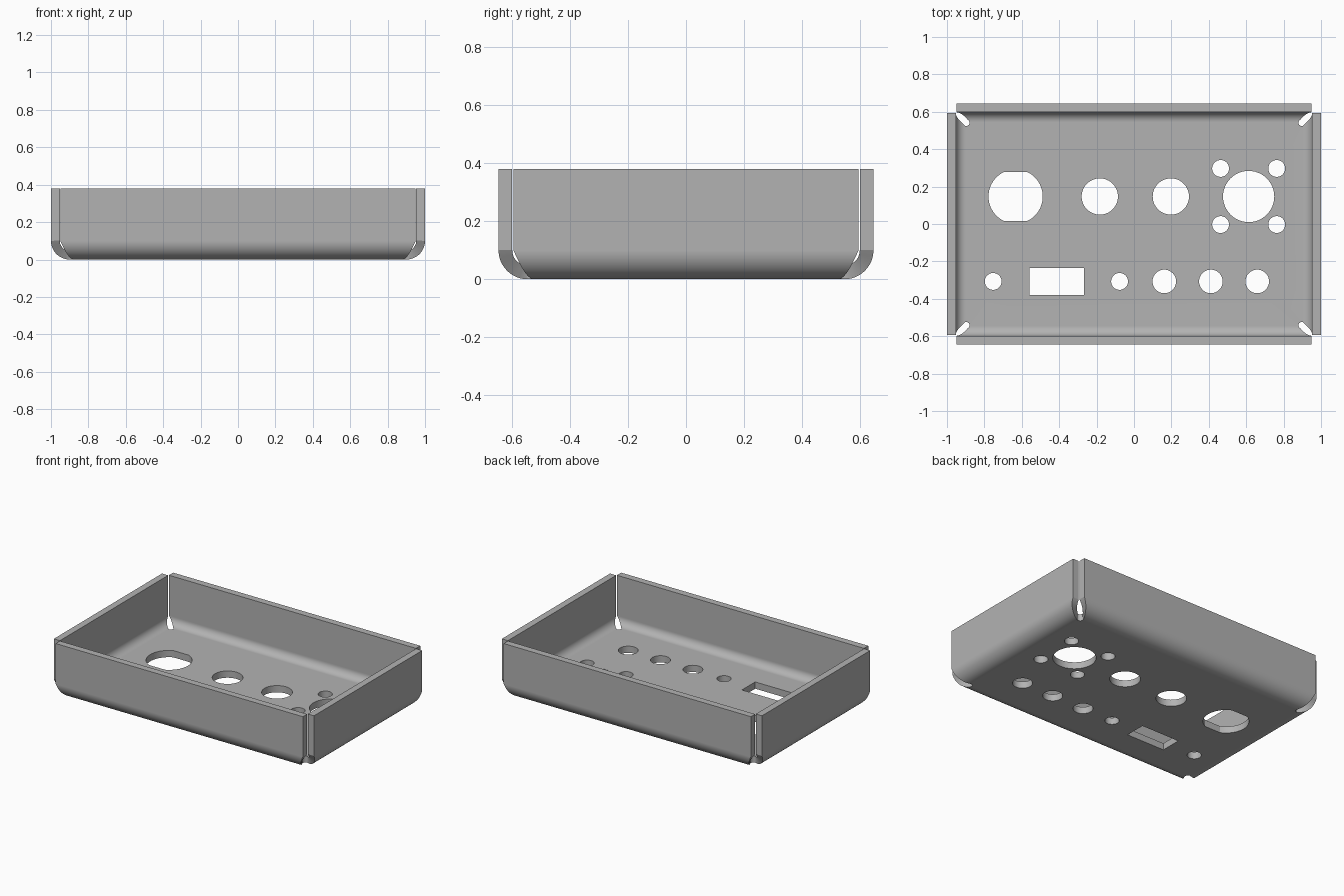
import bpy
import bmesh
from math import sin, cos, pi, radians, sqrt, asin

cube = bpy.data.objects.get("Cube")
if cube:
    bpy.data.objects.remove(cube)

# Sheet dimensions
HX, HY, HEIGHT = 1.0, 0.645, 0.38     # outer half sizes and height
THICK, BEND = 0.047, 0.1              # sheet thickness and outer bend radius
WALL_X, WALL_Y = 0.95, 0.594          # half widths of long and short walls
RELIEF = 0.022                        # radius of corner relief
FX, FY = HX - BEND, HY - BEND         # flat floor half sizes
STEPS = 12

steel = bpy.data.materials.new("light grey steel")
steel.use_nodes = True
grey = (0.45, 0.45, 0.45, 1)
steel.diffuse_color = grey
steel.node_tree.nodes["Principled BSDF"].inputs["Base Color"].default_value = grey

bm = bmesh.new()
floor_edges = []


def add_loop(points):
    """Closed outline on the floor plane."""
    verts = [bm.verts.new((x, y, 0)) for x, y in points]
    for a, b in zip(verts, verts[1:] + verts[:1]):
        floor_edges.append(bm.edges.new((a, b)))


def circle(cx, cy, r, flat=None, n=48):
    """Round opening, optionally with flattened top and bottom."""
    if flat is None:
        return [(cx + r * cos(2 * pi * i / n), cy + r * sin(2 * pi * i / n)) for i in range(n)]
    a = asin(flat / r)
    half = [-a + 2 * a * i / (n // 2) for i in range(n // 2 + 1)]
    return [(cx + s * r * cos(t), cy + s * r * sin(t)) for s in (1, -1) for t in half]


# Floor outline with concave relief at each corner
outline = []
for sx, sy in ((1, 1), (-1, 1), (-1, -1), (1, -1)):
    arc = [(sx * (FX - RELIEF * sin(pi / 2 * i / 8)),
            sy * (FY - RELIEF * cos(pi / 2 * i / 8))) for i in range(9)]
    outline += arc if sx * sy > 0 else arc[::-1]
add_loop(outline)

# Connector openings
add_loop(circle(-0.633, 0.147, 0.145, flat=0.132))
for x, r in ((-0.183, 0.097), (0.197, 0.097), (0.613, 0.137)):
    add_loop(circle(x, 0.147, r))
for dx in (-0.15, 0.15):
    for dy in (-0.15, 0.15):
        add_loop(circle(0.613 + dx, 0.147 + dy, 0.045))

# Lower row of openings and the rectangular cutout
for x, r in ((-0.753, 0.045), (-0.077, 0.045), (0.162, 0.063), (0.411, 0.063), (0.659, 0.063)):
    add_loop(circle(x, -0.307, r))
add_loop([(-0.413 + sx * 0.147, -0.307 + sy * 0.073)
          for sx, sy in ((1, 1), (-1, 1), (-1, -1), (1, -1))])

bmesh.ops.triangle_fill(bm, use_beauty=True, use_dissolve=False, edges=floor_edges)


def half_width(flat, wall, s):
    """Strip half width at unrolled distance s: round relief, then a taper."""
    k = RELIEF / sqrt(2)
    if s < k:
        return flat - sqrt(RELIEF ** 2 - s ** 2)
    return flat - k + (wall - flat + k) * (s - k) / (BEND * pi / 2 - k)


# Bent walls rising from each floor edge
def add_wall(place, flat, wall, tangent):
    rows = []
    for i in range(STEPS + 1):
        a = pi / 2 * i / STEPS
        rows.append((half_width(flat, wall, BEND * a), tangent + BEND * sin(a), BEND * (1 - cos(a))))
    rows.append((wall, tangent + BEND, HEIGHT))
    strips = [[bm.verts.new(place(s * w, d, z)) for s in (-1, 1)] for w, d, z in rows]
    for low, high in zip(strips, strips[1:]):
        bm.faces.new((low[0], low[1], high[1], high[0]))


for side in (-1, 1):
    add_wall(lambda u, d, z: (u, side * d, z), FX, WALL_X, FY)
    add_wall(lambda u, d, z: (side * d, u, z), FY, WALL_Y, FX)

bmesh.ops.remove_doubles(bm, verts=bm.verts, dist=0.0005)
bmesh.ops.recalc_face_normals(bm, faces=bm.faces)
# Outer skin must face outward and down
lowest = min(bm.faces, key=lambda f: f.calc_center_median().z)
if lowest.normal.z > 0:
    bmesh.ops.reverse_faces(bm, faces=bm.faces)

mesh = bpy.data.meshes.new("folded_tray")
bm.to_mesh(mesh)
bm.free()
mesh.materials.append(steel)
tray = bpy.data.objects.new("folded_tray", mesh)
bpy.context.collection.objects.link(tray)

# Sheet thickness, added inward
solid = tray.modifiers.new("sheet thickness", 'SOLIDIFY')
solid.thickness = THICK
solid.offset = -1
solid.use_even_offset = True

for ob in bpy.context.selected_objects:
    ob.select_set(False)
tray.select_set(True)
bpy.context.view_layer.objects.active = tray
bpy.ops.object.modifier_apply(modifier=solid.name)
bpy.ops.object.shade_smooth_by_angle(angle=radians(25))

# Keep large flat faces evenly shaded beside the bends
weighted = tray.modifiers.new("even shading", 'WEIGHTED_NORMAL')
weighted.keep_sharp = True
